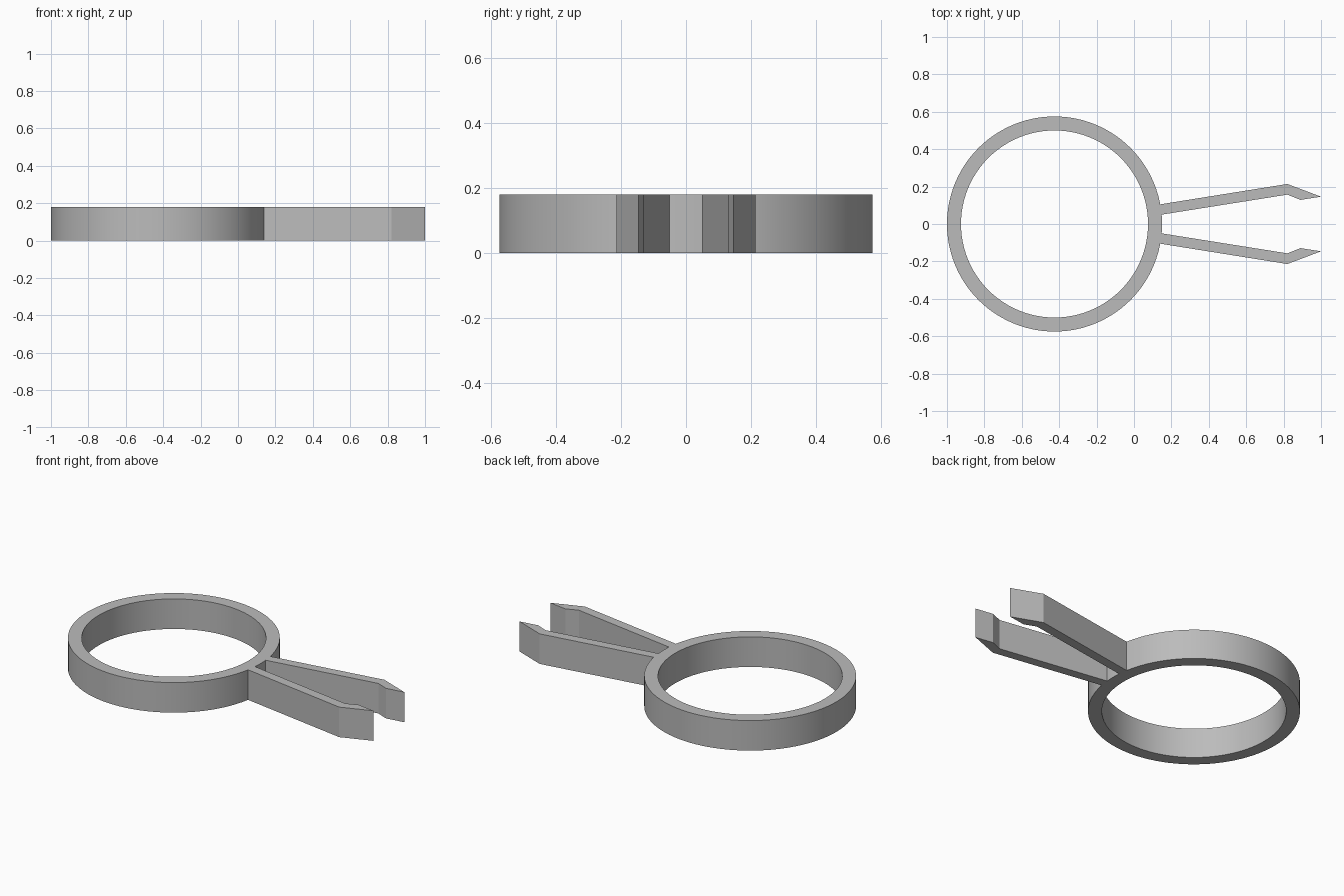
import bpy, bmesh
from math import sin, cos, tau, asin, sqrt

cube = bpy.data.objects.get("Cube")
if cube:
    bpy.data.objects.remove(cube, do_unlink=True)

HEIGHT = 0.18
CX, R_OUT, R_IN = -0.425, 0.575, 0.5
SEGMENTS = 96

grey = bpy.data.materials.new("plain grey")
grey.use_nodes = True
colour = (0.5, 0.5, 0.5, 1)
grey.diffuse_color = colour
grey.node_tree.nodes["Principled BSDF"].inputs["Base Color"].default_value = colour


def finish(name, bm):
    bmesh.ops.recalc_face_normals(bm, faces=bm.faces)
    mesh = bpy.data.meshes.new(name)
    bm.to_mesh(mesh)
    bm.free()
    mesh.materials.append(grey)
    obj = bpy.data.objects.new(name, mesh)
    bpy.context.collection.objects.link(obj)
    return obj


def ring():
    # rectangular section swept round a circle
    bm = bmesh.new()
    section = [(R_OUT, 0), (R_OUT, HEIGHT), (R_IN, HEIGHT), (R_IN, 0)]
    loops = []
    for i in range(SEGMENTS):
        a = tau * i / SEGMENTS
        loops.append([bm.verts.new((CX + r * cos(a), r * sin(a), z)) for r, z in section])
    for i, here in enumerate(loops):
        there = loops[(i + 1) % SEGMENTS]
        for k in range(4):
            n = (k + 1) % 4
            bm.faces.new((here[k], there[k], there[n], here[n]))
    obj = finish("ring", bm)
    bpy.context.view_layer.objects.active = obj
    obj.select_set(True)
    bpy.ops.object.shade_smooth_by_angle(angle=0.5)
    obj.select_set(False)


def arm(name, side):
    # hooked arm whose root follows the ring's outer wall
    root = [(CX + sqrt(R_OUT ** 2 - y * y) - 0.001, y) for y in (0.05, 0.078, 0.105)]
    outline = root + [(0.82, 0.214), (1.0, 0.146), (0.89, 0.129), (0.82, 0.157)]
    bm = bmesh.new()
    face = bm.faces.new([bm.verts.new((x, side * y, 0)) for x, y in outline])
    new = bmesh.ops.extrude_face_region(bm, geom=[face])["geom"]
    tops = [v for v in new if isinstance(v, bmesh.types.BMVert)]
    bmesh.ops.translate(bm, verts=tops, vec=(0, 0, HEIGHT))
    finish(name, bm)


ring()
arm("back_arm", 1)
arm("front_arm", -1)
